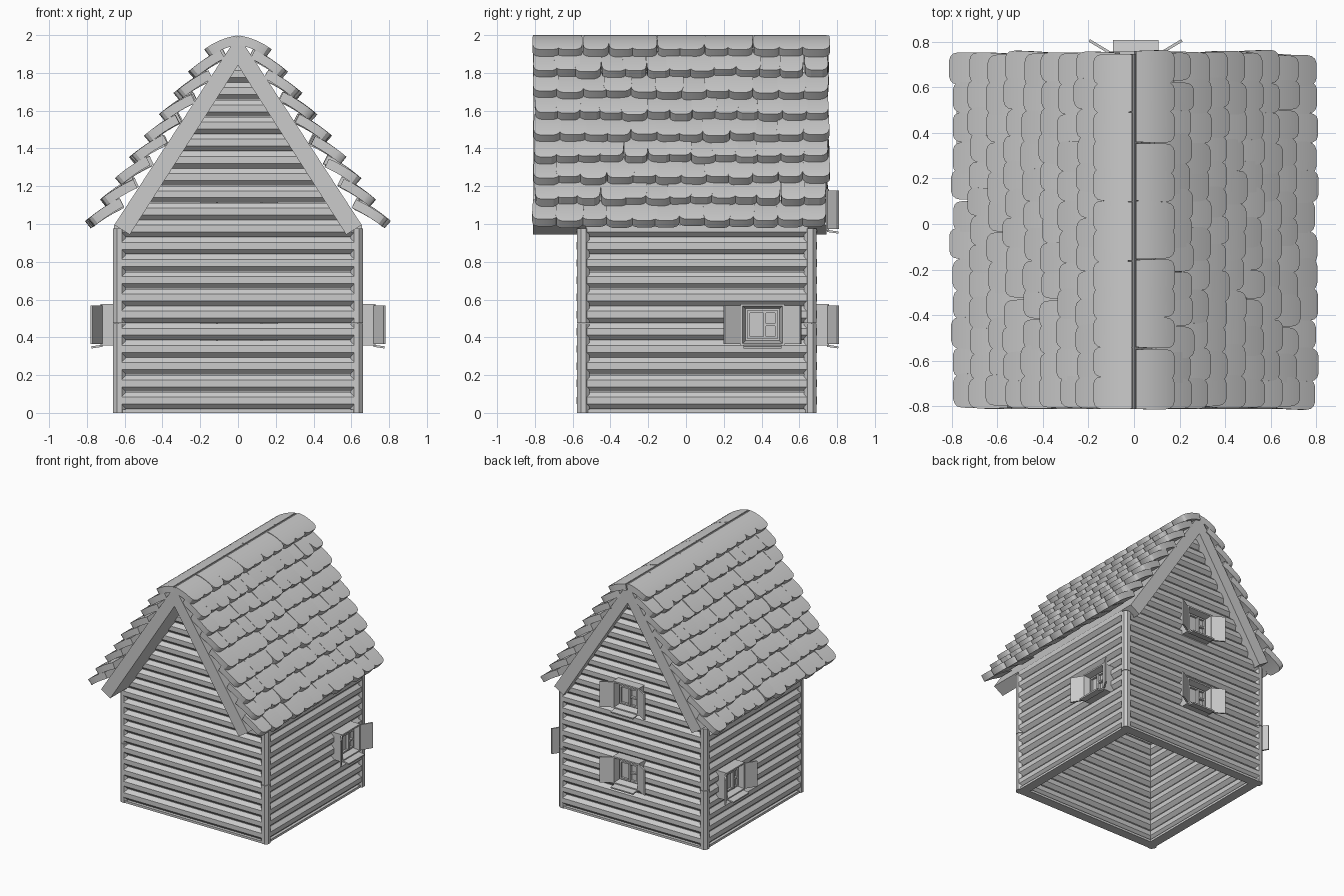
import bpy, bmesh, math, random
from mathutils import Matrix, Vector

random.seed(4)
cube = bpy.data.objects.get("Cube")
if cube:
    bpy.data.objects.remove(cube, do_unlink=True)

grey = bpy.data.materials.new("pale_grey")
grey.use_nodes = True
grey.diffuse_color = (0.6, 0.6, 0.6, 1)
grey.node_tree.nodes["Principled BSDF"].inputs["Base Color"].default_value = (0.6, 0.6, 0.6, 1)


def finish(bm, name):
    bmesh.ops.recalc_face_normals(bm, faces=bm.faces)
    mesh = bpy.data.meshes.new(name)
    bm.to_mesh(mesh)
    bm.free()
    mesh.materials.append(grey)
    ob = bpy.data.objects.new(name, mesh)
    bpy.context.collection.objects.link(ob)
    return ob


def octagon_bar(bm, a, b, half):
    """Eight-sided bar from a to b with its flats facing the axes."""
    a, b = Vector(a), Vector(b)
    turn = (b - a).to_track_quat('Z', 'Y').to_matrix().to_4x4()
    m = Matrix.Translation((a + b) / 2) @ turn @ Matrix.Rotation(math.pi / 8, 4, 'Z')
    r = half / math.cos(math.pi / 8)
    bmesh.ops.create_cone(bm, cap_ends=True, segments=8, radius1=r, radius2=r,
                          depth=(b - a).length, matrix=m)


def box(bm, centre, size, rot=None):
    m = Matrix.Translation(centre) @ (rot or Matrix()) @ Matrix.Diagonal((*size, 1))
    return bmesh.ops.create_cube(bm, size=1, matrix=m)["verts"]


# Wall layout
FRONT, BACK, SIDE = -0.535, 0.65, 0.612
PITCH, FIRST = 0.091, 0.02
HALF = 0.0445
SLOPE = 1.543


def log_height(k):
    return FIRST + PITCH * (k + 0.5)


# Front and back log walls, narrowing into the gables
for name, y in (("front_log_wall", FRONT), ("back_log_wall", BACK)):
    bm = bmesh.new()
    for k in range(20):
        z = log_height(k)
        w = min(0.615, (1.84 - z) / SLOPE + 0.05)
        octagon_bar(bm, (-w, y, z), (w, y, z), HALF)
    box(bm, (0, y, 0.009), (1.23, 0.075, 0.018))
    finish(bm, name)

# Side log walls
for name, x in (("left_log_wall", SIDE), ("right_log_wall", -SIDE)):
    bm = bmesh.new()
    for k in range(11):
        z = log_height(k)
        octagon_bar(bm, (x, -0.53, z), (x, 0.645, z), HALF)
    box(bm, (x, 0.0575, 0.009), (0.075, 1.175, 0.018))
    finish(bm, name)

# Corner posts, each in two stacked lengths
bm = bmesh.new()
for x in (-0.628, 0.628):
    for y in (-0.543, 0.658):
        octagon_bar(bm, (x, y, 0), (x, y, 0.473), 0.033)
        octagon_bar(bm, (x, y, 0.477), (x, y, 0.975), 0.033)
finish(bm, "corner_posts")

# Roof slab: chevron profile swept from front to back
bm = bmesh.new()
half_profile = [(0, 2.0), (0.655, 0.995), (0.573, 0.944), (0, 1.84)]
for s in (-1, 1):
    face = bm.faces.new([bm.verts.new((s * x, -0.81, z)) for x, z in half_profile])
    new = bmesh.ops.extrude_face_region(bm, geom=[face])["geom"]
    bmesh.ops.translate(bm, vec=(0, 1.555, 0),
                        verts=[v for v in new if isinstance(v, bmesh.types.BMVert)])
bmesh.ops.remove_doubles(bm, verts=bm.verts, dist=0.0001)
inner = [f for f in bm.faces if all(abs(v.co.x) < 0.0001 for v in f.verts)]
bmesh.ops.delete(bm, geom=inner, context='FACES')
finish(bm, "roof_slab")

# Roof tiles: curved slabs with a rounded lower edge
OUTLINE = [(0, 0.5), (0.04, 0.76), (0.12, 0.93), (0.25, 1), (0.5, 1), (0.75, 1), (1, 0.97)]
THICK = 0.05


def tile(bm, side, tip_x, tip_z, y, width, length, slope, bend, yaw):
    x, z, last = tip_x, tip_z, 0
    rings = []
    for t, w in OUTLINE:
        a = math.radians(slope + bend * (1 - (t + last)))
        x -= math.cos(a) * (t - last) * length
        z += math.sin(a) * (t - last) * length
        last = t
        n = math.radians(slope + bend * (1 - 2 * t))
        low = (x - math.sin(n) * THICK, z - math.cos(n) * THICK)
        yc = y + yaw * (1 - t)
        h = w * width / 2
        rings.append([bm.verts.new((side * px, yc + d, pz)) for (px, pz), d in
                      (((x, z), -h), ((x, z), h), (low, h), (low, -h))])
    for r0, r1 in zip(rings, rings[1:]):
        for i in range(4):
            j = (i + 1) % 4
            bm.faces.new((r0[i], r0[j], r1[j], r1[i]))
    bm.faces.new(rings[0])
    bm.faces.new(rings[-1])


ROWS = 9
for name, side in (("left_roof_tiles", 1), ("right_roof_tiles", -1)):
    bm = bmesh.new()
    for row in range(ROWS):
        ridge = row == ROWS - 1
        count = 12 + row % 2
        step = 1.55 / count
        for c in range(count):
            y = -0.805 + step * (c + 0.5) + random.uniform(-0.008, 0.008)
            y = max(-0.74, min(0.685, y))
            slide = 0 if ridge else random.uniform(-0.014, 0.01)
            tile(bm, side, 0.803 - 0.078 * row + slide * 0.8,
                 1.02 + 0.113 * row - slide * 0.5, y,
                 step + random.uniform(0.002, 0.022),
                 0.187 if ridge else 0.2,
                 23.5 if ridge else 33 + random.uniform(-2, 2),
                 14 if ridge else 7, random.uniform(-0.008, 0.008))
    ob = finish(bm, name)
    bpy.ops.object.select_all(action='DESELECT')
    ob.select_set(True)
    bpy.context.view_layer.objects.active = ob
    bpy.ops.object.shade_smooth_by_angle(angle=math.radians(25))


# Windows: splayed casing, sash bars, sloping sill and open shutters
def window(name, place, angle):
    bm = bmesh.new()
    box(bm, (0, 0.0175, 0), (0.232, 0.095, 0.22))
    bm.faces.ensure_lookup_table()
    front = max(bm.faces, key=lambda f: f.calc_center_median().y)
    bm.normal_update()
    bmesh.ops.inset_region(bm, faces=[front], thickness=0.016)
    bmesh.ops.inset_region(bm, faces=[front], thickness=0.02, depth=-0.05)
    for s in (-1, 1):
        box(bm, (s * 0.074, 0.022, 0), (0.014, 0.02, 0.148))
        box(bm, (0, 0.022, s * 0.068), (0.16, 0.02, 0.012))
        swing = Matrix.Rotation(s * math.radians(31), 4, 'Z')
        box(bm, (s * 0.16, 0.087, 0), (0.1, 0.012, 0.205), swing)
    box(bm, (-0.012, 0.026, 0), (0.014, 0.026, 0.14))
    box(bm, (-0.04, 0.024, 0), (0.06, 0.022, 0.012))
    box(bm, (0, 0.085, -0.116), (0.2, 0.06, 0.011), Matrix.Rotation(-0.15, 4, 'X'))
    bmesh.ops.transform(bm, verts=bm.verts,
                        matrix=Matrix.Translation(place) @ Matrix.Rotation(angle, 4, 'Z'))
    finish(bm, name)


window("left_window", (0.662, 0.405, 0.467), -math.pi / 2)
window("right_window", (-0.662, 0.405, 0.467), math.pi / 2)
window("back_lower_window", (0.007, 0.692, 0.467), 0)
window("back_upper_window", (0.007, 0.692, 1.075), 0)
